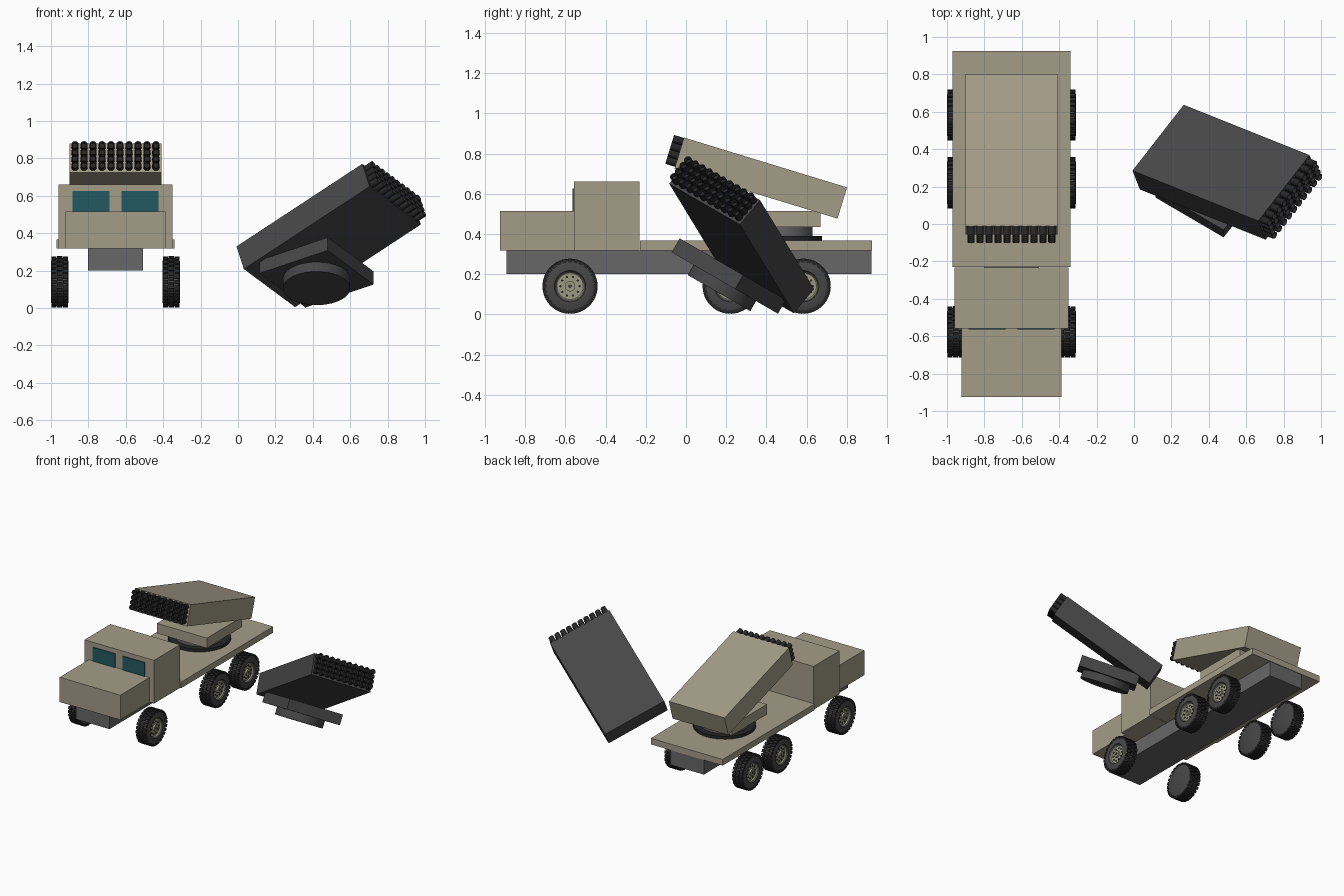
import bpy, bmesh
from math import radians, pi, cos, sin
from mathutils import Matrix, Vector

cube = bpy.data.objects.get("Cube")
if cube:
    bpy.data.objects.remove(cube)


def material(name, rgb):
    m = bpy.data.materials.new(name)
    m.use_nodes = True
    m.diffuse_color = (*rgb, 1)
    m.node_tree.nodes["Principled BSDF"].inputs["Base Color"].default_value = (*rgb, 1)
    return m


BEIGE = material("sand_paint", (0.37, 0.335, 0.245))
STEEL = material("chassis_grey", (0.135, 0.135, 0.14))
DARK = material("dark_grey", (0.062, 0.062, 0.062))
BLACK = material("black_rubber", (0.02, 0.02, 0.021))
GLASS = material("window_teal", (0.016, 0.1, 0.12))
HUB = material("hub_sand", (0.33, 0.32, 0.22))


def finish(name, bm, mats, matrix=Matrix(), smooth=False):
    bmesh.ops.recalc_face_normals(bm, faces=bm.faces)
    me = bpy.data.meshes.new(name)
    bm.to_mesh(me)
    bm.free()
    for m in mats:
        me.materials.append(m)
    if smooth:
        me.shade_smooth()
        me.set_sharp_from_angle(angle=radians(35))
    ob = bpy.data.objects.new(name, me)
    ob.matrix_world = matrix
    bpy.context.collection.objects.link(ob)
    return ob


def add_box(bm, lo, hi, matrix=Matrix()):
    lo, hi = Vector(lo), Vector(hi)
    place = Matrix.Translation((lo + hi) / 2) @ Matrix.Diagonal((*(hi - lo), 1))
    return bmesh.ops.create_cube(bm, size=1, matrix=matrix @ place)["verts"]


def add_cylinder(bm, radius, depth, matrix, sides):
    return bmesh.ops.create_cone(bm, cap_ends=True, segments=sides, radius1=radius,
                                 radius2=radius, depth=depth, matrix=matrix)["verts"]


def box(name, lo, hi, mat, matrix=Matrix()):
    bm = bmesh.new()
    add_box(bm, lo, hi)
    return finish(name, bm, [mat], matrix)


def disc(name, radius, z0, z1, mat, matrix):
    bm = bmesh.new()
    add_cylinder(bm, radius, z1 - z0, Matrix.Translation((0, 0, (z0 + z1) / 2)), 48)
    return finish(name, bm, [mat], matrix, True)


# Launcher: turntable, square base, tilted box and a bank of tubes
def launcher(prefix, body, table, matrix):
    disc(prefix + "_turntable", 0.18, -0.058, 0, table, matrix)
    box(prefix + "_base", (-0.22, -0.22, 0), (0.22, 0.22, 0.08), body, matrix)
    tilt = matrix @ Matrix.Translation((0, -0.078, 0.243)) @ Matrix.Rotation(radians(-17), 4, 'X')
    box(prefix + "_box", (-0.245, -0.424, -0.081), (0.245, 0.424, 0.081), body, tilt)
    bm = bmesh.new()
    for col in range(10):
        for row in range(4):
            spot = Matrix.Translation(((col - 4.5) * 0.048, -0.44, (row - 1.5) * 0.037 + 0.004))
            add_cylinder(bm, 0.0195, 0.07, spot @ Matrix.Rotation(pi / 2, 4, 'X'), 12)
    # hollow muzzles
    ends = [f for f in bm.faces if len(f.verts) > 4 and f.calc_center_median().y < -0.45]
    bmesh.ops.inset_individual(bm, faces=ends, thickness=0.005)
    for f in ends:
        for v in f.verts:
            v.co.y += 0.02
    finish(prefix + "_tubes", bm, [BLACK], tilt, True)


MID = -0.655

# Truck body
box("chassis", (MID - 0.148, -0.892, 0.2), (MID + 0.148, 0.922, 0.318), STEEL)
box("hood", (MID - 0.267, -0.926, 0.318), (MID + 0.267, -0.556, 0.515), BEIGE)
box("cab", (MID - 0.306, -0.558, 0.318), (MID + 0.306, -0.232, 0.662), BEIGE)
box("flat_bed", (MID - 0.316, -0.23, 0.318), (MID + 0.316, 0.926, 0.367), BEIGE)
for side, name in ((-1, "right_window"), (1, "left_window")):
    a, b = sorted((MID + side * 0.033, MID + side * 0.229))
    box(name, (a, -0.565, 0.5), (b, -0.557, 0.625), GLASS)

# Mounted launcher with its bearing ring
mount = Matrix.Translation((MID, 0.45, 0.435))
disc("bearing_ring", 0.227, -0.068, -0.045, BLACK, mount)
launcher("mounted_launcher", BEIGE, STEEL, mount)

# Loose launcher lying beside the truck
loose = (Matrix.Translation((0.42, 0.193, 0.156)) @ Matrix.Rotation(radians(-30), 4, 'X')
         @ Matrix.Rotation(radians(56), 4, 'Z'))
launcher("loose_launcher", DARK, DARK, loose)


# Wheel: turned tyre and hub, tread blocks, bolts and cap; outer side is +x
def wheel_mesh():
    bm = bmesh.new()
    profile = [(-0.046, 0), (-0.046, 0.112), (-0.038, 0.129), (0.038, 0.129), (0.046, 0.112),
               (0.046, 0.078), (0.034, 0.07), (0.028, 0.066), (0.028, 0)]
    verts = [bm.verts.new((x, 0, r)) for x, r in profile]
    edges = [bm.edges.new(pair) for pair in zip(verts, verts[1:])]
    bmesh.ops.spin(bm, geom=verts + edges, axis=(1, 0, 0), cent=(0, 0, 0),
                   angle=2 * pi, steps=40, use_duplicate=False)
    bmesh.ops.remove_doubles(bm, verts=bm.verts, dist=0.0001)
    for f in bm.faces:
        c = f.calc_center_median()
        f.material_index = 1 if c.x > 0.02 and Vector((c.y, c.z)).length < 0.07 else 0

    def paint(vs, index):
        for f in {f for v in vs for f in v.link_faces}:
            f.material_index = index

    count = 28
    for i in range(count):
        for row in range(3):
            turn = Matrix.Rotation(2 * pi * (i + 0.5 * (row % 2)) / count, 4, 'X')
            x = (row - 1) * 0.0305
            paint(add_box(bm, (x - 0.0135, -0.0105, 0.118), (x + 0.0135, 0.0105, 0.137), turn), 2)
    across = Matrix.Rotation(pi / 2, 4, 'Y')
    for i in range(10):
        a = 2 * pi * i / 10
        spot = Matrix.Translation((0.029, 0.048 * cos(a), 0.048 * sin(a)))
        paint(add_cylinder(bm, 0.006, 0.008, spot @ across, 8), 2)
    paint(add_cylinder(bm, 0.026, 0.02, Matrix.Translation((0.032, 0, 0)) @ across, 20), 1)
    paint(add_cylinder(bm, 0.01, 0.012, Matrix.Translation((0.04, 0, 0)) @ across, 12), 0)
    return bm


first = None
for axle, y in (("front", -0.577), ("middle", 0.22), ("rear", 0.583)):
    for side, x, turn in (("left", MID + 0.298, 0), ("right", MID - 0.298, pi)):
        name = f"{axle}_{side}_wheel"
        matrix = Matrix.Translation((x, y, 0.14)) @ Matrix.Rotation(turn, 4, 'Z')
        if first is None:
            first = finish(name, wheel_mesh(), [DARK, HUB, BLACK], matrix, True)
        else:
            ob = bpy.data.objects.new(name, first.data)
            ob.matrix_world = matrix
            bpy.context.collection.objects.link(ob)
